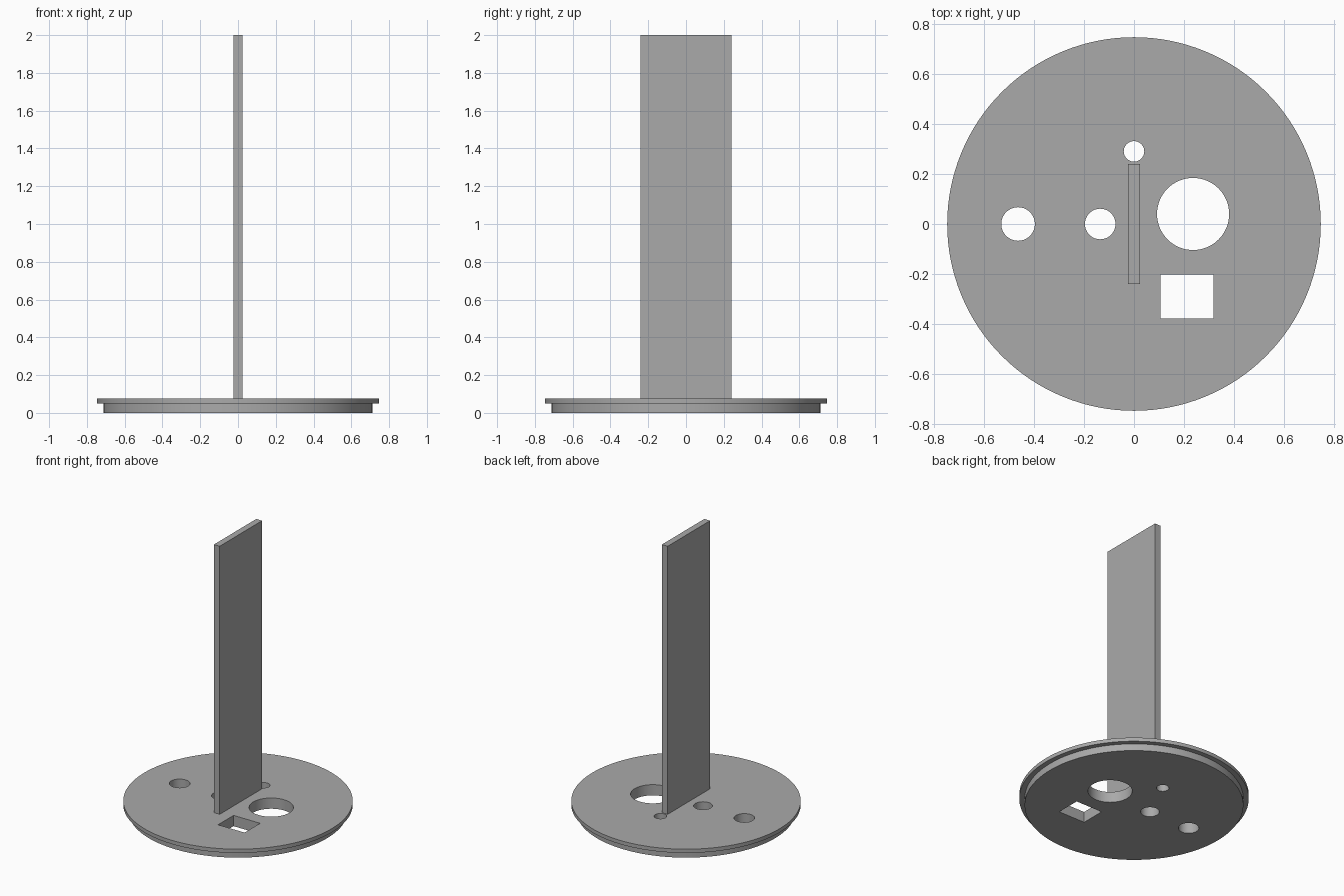
import bpy

if "Cube" in bpy.data.objects:
    bpy.data.objects.remove(bpy.data.objects["Cube"])

grey = bpy.data.materials.new("plain grey")
grey.diffuse_color = (0.4, 0.4, 0.4, 1)
grey.use_nodes = True
grey.node_tree.nodes["Principled BSDF"].inputs["Base Color"].default_value = grey.diffuse_color


def cylinder(name, x, y, r, z0, z1, sides=128):
    bpy.ops.mesh.primitive_cylinder_add(vertices=sides, radius=r, depth=z1 - z0,
                                        location=(x, y, (z0 + z1) / 2))
    ob = bpy.context.object
    ob.name = name
    return ob


def box(name, x0, x1, y0, y1, z0, z1):
    bpy.ops.mesh.primitive_cube_add(size=1, location=((x0 + x1) / 2, (y0 + y1) / 2, (z0 + z1) / 2))
    ob = bpy.context.object
    ob.name = name
    ob.scale = (x1 - x0, y1 - y0, z1 - z0)
    bpy.ops.object.transform_apply(location=False, rotation=False, scale=True)
    return ob


# Stepped round base: plug below, wider lid above
STEP, TOP = 0.05, 0.077
plug = cylinder("base_plug", 0, 0, 0.711, 0, STEP)
lid = cylinder("base_lid", 0, 0, 0.746, STEP, TOP)

# Round holes (x, y, radius) and one rectangular slot
holes = [(-0.463, 0, 0.067), (-0.135, 0, 0.061), (0, 0.29, 0.041), (0.236, 0.04, 0.144)]
cutters = [cylinder(f"hole_cutter_{i}", x, y, r, -0.1, 0.2, 64)
           for i, (x, y, r) in enumerate(holes)]
cutters.append(box("slot_cutter", 0.106, 0.317, -0.378, -0.202, -0.1, 0.2))

for disc in (plug, lid):
    for c in cutters:
        mod = disc.modifiers.new("cut", 'BOOLEAN')
        mod.operation = 'DIFFERENCE'
        mod.solver = 'EXACT'
        mod.object = c
        bpy.context.view_layer.objects.active = disc
        bpy.ops.object.modifier_apply(modifier=mod.name)
for c in cutters:
    bpy.data.objects.remove(c, do_unlink=True)

# Upright flat blade
blade = box("upright_blade", -0.023, 0.023, -0.24, 0.24, TOP, 2.0)

for ob in (plug, lid, blade):
    ob.data.materials.clear()
    ob.data.materials.append(grey)

# Smooth rims, sharp edges
for disc in (plug, lid):
    bpy.ops.object.select_all(action='DESELECT')
    disc.select_set(True)
    bpy.context.view_layer.objects.active = disc
    bpy.ops.object.shade_smooth_by_angle()
